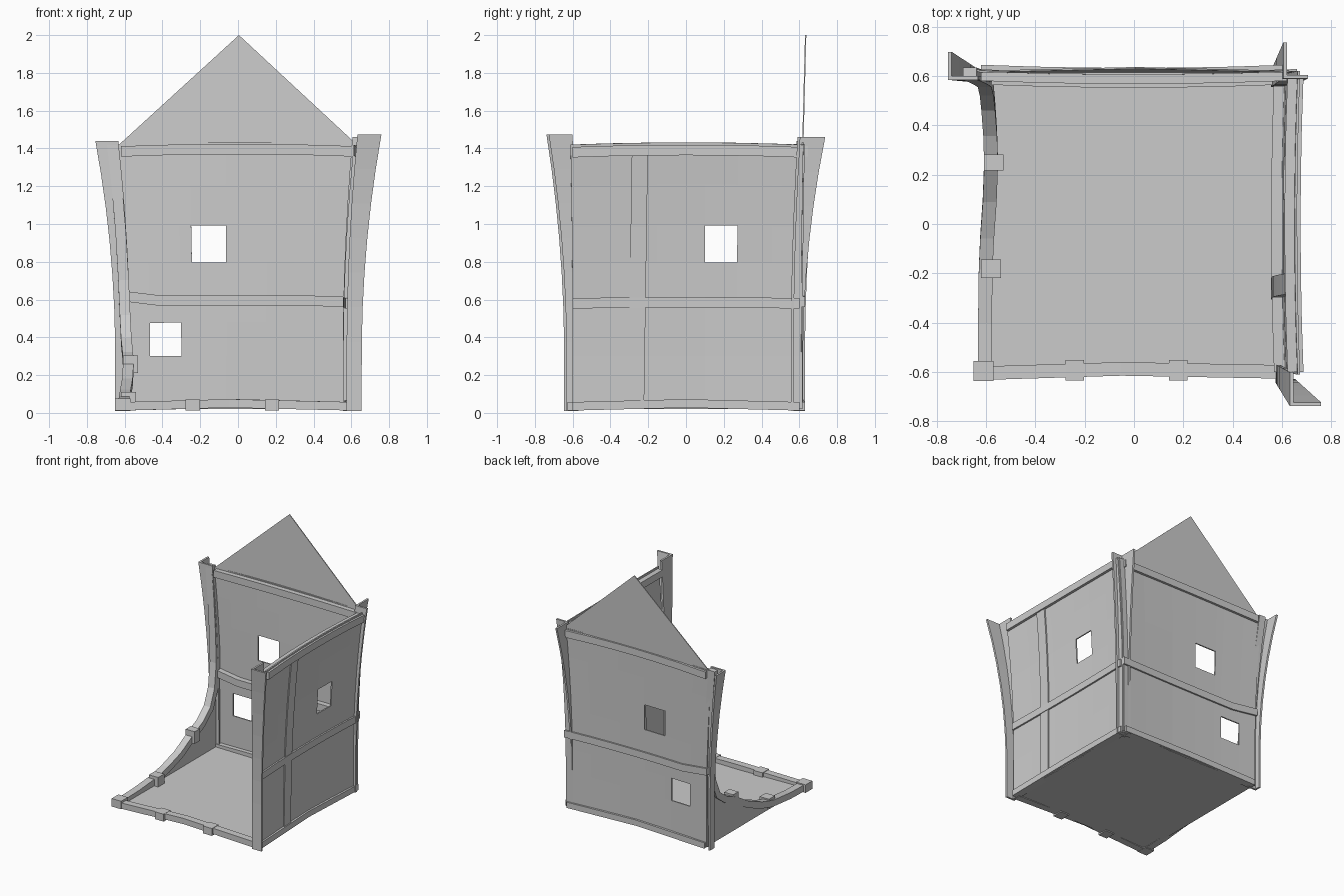
import bpy, bmesh, math

if "Cube" in bpy.data.objects:
    bpy.data.objects.remove(bpy.data.objects["Cube"])

def make(name, bm):
    bmesh.ops.recalc_face_normals(bm, faces=bm.faces[:])
    me = bpy.data.meshes.new(name)
    bm.to_mesh(me)
    bm.free()
    ob = bpy.data.objects.new(name, me)
    bpy.context.collection.objects.link(ob)
    return ob

def loft(name, rings):
    """Closed solid through a list of equal-length point rings."""
    bm = bmesh.new()
    vs = [[bm.verts.new(p) for p in r] for r in rings]
    n = len(vs[0])
    for a, b in zip(vs, vs[1:]):
        for i in range(n):
            j = (i + 1) % n
            bm.faces.new((a[i], a[j], b[j], b[i]))
    bm.faces.new(vs[0])
    bm.faces.new(vs[-1])
    return make(name, bm)

def box(name, x0, x1, y0, y1, z0, z1):
    return loft(name, [[(x0, y0, z), (x1, y0, z), (x1, y1, z), (x0, y1, z)] for z in (z0, z1)])

def beam(name, axis, pts, w, h):
    """Rectangular timber along x, y or z; w and h are the section sizes."""
    rings = []
    for x, y, z in pts:
        c = [(-w/2, -h/2), (w/2, -h/2), (w/2, h/2), (-w/2, h/2)]
        if axis == 'x':
            rings.append([(x, y + a, z + b) for a, b in c])
        elif axis == 'y':
            rings.append([(x + a, y, z + b) for a, b in c])
        else:
            rings.append([(x + a, y + b, z) for a, b in c])
    return loft(name, rings)

def lean(z):
    return max(0, (z - 0.3) / 1.15) ** 2

def corner_post(name, low, high, top, t=0.015, swap=False):
    """Flared L-shaped post: (corner x, corner y, x arm end, y arm end) at foot and head."""
    rings = []
    for i in range(9):
        z = 0.01 + (top - 0.01) * i / 8
        cx, cy, ax, ay = [a + (b - a) * lean(z) for a, b in zip(low, high)]
        tx, ty = math.copysign(t, ax - cx), math.copysign(t, ay - cy)
        ring = [(cx, cy), (ax, cy), (ax, cy + ty), (cx + tx, cy + ty), (cx + tx, ay), (cx, ay)]
        rings.append([(y, x, z) if swap else (x, y, z) for x, y in ring])
    return loft(name, rings)

def wall(name, us, zs, holes, place):
    """Warped sheet with window openings, given a little thickness."""
    bm = bmesh.new()
    g = [[bm.verts.new(place(u, z)) for z in zs] for u in us]
    for i in range(len(us) - 1):
        for j in range(len(zs) - 1):
            u, z = (us[i] + us[i+1]) / 2, (zs[j] + zs[j+1]) / 2
            if not any(a < u < b and c < z < d for a, b, c, d in holes):
                bm.faces.new((g[i][j], g[i+1][j], g[i+1][j+1], g[i][j+1]))
    ob = make(name, bm)
    m = ob.modifiers.new("thickness", 'SOLIDIFY')
    m.thickness = 0.01
    m.offset = 0
    return ob

# Walls with windows
def back_at(u, z):
    bow = 1 - (u / 0.6) ** 2
    return (u * (1 + 0.09 * lean(z)), 0.612 - 0.012 * bow + 0.012 * lean(z), z + 0.012 * bow * z / 1.42)

def right_at(u, z):
    bow = 1 - (u / 0.6) ** 2
    return (0.612 - 0.012 * bow + 0.06 * lean(z), u * (1 + 0.02 * lean(z)), z + 0.012 * bow * z / 1.42)

wall("back_wall", [-0.61, -0.465, -0.3, -0.24, -0.062, 0.15, 0.4, 0.61],
     [0.02, 0.3, 0.475, 0.6, 0.79, 0.985, 1.2, 1.42],
     [(-0.465, -0.3, 0.3, 0.475), (-0.24, -0.062, 0.79, 0.985)], back_at)
wall("right_wall", [-0.6, -0.4, -0.15, 0.1, 0.27, 0.45, 0.61],
     [0.02, 0.3, 0.6, 0.79, 0.985, 1.2, 1.42], [(0.1, 0.27, 0.79, 0.985)], right_at)

# Gable above the back wall
loft("gable", [[(-0.63, y, 1.42), (0.63, y, 1.42), (0.005, y + 0.015, 2.0)] for y in (0.615, 0.622)])

# Floor and sills
box("floor", -0.6, 0.6, -0.6, 0.6, 0.02, 0.035)
beam("front_sill", 'x', [(-0.6, -0.605, 0.035), (-0.05, -0.588, 0.05), (0.6, -0.6, 0.035)], 0.055, 0.045)
beam("back_sill", 'x', [(-0.6, 0.6, 0.035), (0, 0.59, 0.05), (0.6, 0.6, 0.035)], 0.06, 0.045)
beam("right_sill", 'y', [(0.6, -0.6, 0.035), (0.59, 0, 0.05), (0.6, 0.6, 0.035)], 0.06, 0.045)
for i, x in enumerate((-0.24, 0.18)):
    box(f"sill_clamp_{i}", x - 0.038, x + 0.038, -0.635, -0.552, 0.012, 0.07)
box("front_left_foot", -0.652, -0.57, -0.638, -0.555, 0.012, 0.075)

# Corner posts flaring outward
corner_post("front_right_post", (0.575, -0.645, 0.655, -0.57), (0.63, -0.735, 0.755, -0.60), 1.475)
corner_post("back_left_post", (0.575, -0.65, 0.63, -0.57), (0.585, -0.757, 0.70, -0.635), 1.44, swap=True)
corner_post("back_right_post", (0.555, 0.555, 0.635, 0.62), (0.605, 0.59, 0.705, 0.735), 1.46)

# Horizontal and vertical timbers, standing slightly proud of the sheets
for nm, z, d in (("middle", 0.59, 0.0), ("top", 1.385, 0.005)):
    back = [(x, back_at(x, z)[1] - 0.015 + d, back_at(x, z)[2] + (0.03 if x < -0.5 and z < 1 else 0))
            for x in (-0.62, -0.4, -0.2, 0, 0.2, 0.4, 0.62)]
    beam(f"back_{nm}_beam", 'x', back, 0.065, 0.055)
    side = [(right_at(y, z)[0] - 0.015 + d, y, right_at(y, z)[2] - 0.01 + d)
            for y in (-0.6, -0.4, -0.2, 0, 0.2, 0.4, 0.6)]
    beam(f"right_{nm}_beam", 'y', side, 0.065, 0.055)
beam("right_stud", 'z', [(right_at(-0.25, z)[0] - 0.016, -0.25 - 0.015 * (1 - z), z)
                         for z in (0.03, 0.3, 0.6, 0.79, 0.985, 1.2, 1.41)], 0.06, 0.085)

# Broken left wall: infill sheet and the sweeping timber that climbs the back post
curve = [(0.61, 1.43), (0.6, 1.2), (0.59, 0.95), (0.58, 0.7), (0.545, 0.51), (0.48, 0.38), (0.37, 0.3),
         (0.25, 0.25), (0.1, 0.16), (-0.05, 0.1), (-0.18, 0.065), (-0.4, 0.045), (-0.6, 0.04)]
low_curve = [p for p in curve if p[1] < 0.8]
loft("left_wall_stub", [[(x, 0.6, 0.02)] + [(x, y, z) for y, z in low_curve] + [(x, -0.6, 0.02)]
                        for x in (-0.606, -0.594)])
rail = []
for i, (y, z) in enumerate(curve):
    (ya, za), (yb, zb) = curve[max(i - 1, 0)], curve[min(i + 1, len(curve) - 1)]
    d = math.hypot(yb - ya, zb - za)
    ny, nz = (zb - za) / d * 0.025, -(yb - ya) / d * 0.025
    x = -0.605 + 0.025 * math.exp(-((y - 0.25) / 0.3) ** 2) - 0.07 * lean(z)
    rail.append([(x - 0.028, y - ny, z - nz), (x + 0.028, y - ny, z - nz),
                 (x + 0.028, y + ny, z + nz), (x - 0.028, y + ny, z + nz)])
loft("left_curved_rail", rail)
box("rail_clamp_upper", -0.608, -0.53, 0.218, 0.282, 0.21, 0.305)
box("rail_clamp_lower", -0.62, -0.54, -0.22, -0.145, 0.03, 0.11)
